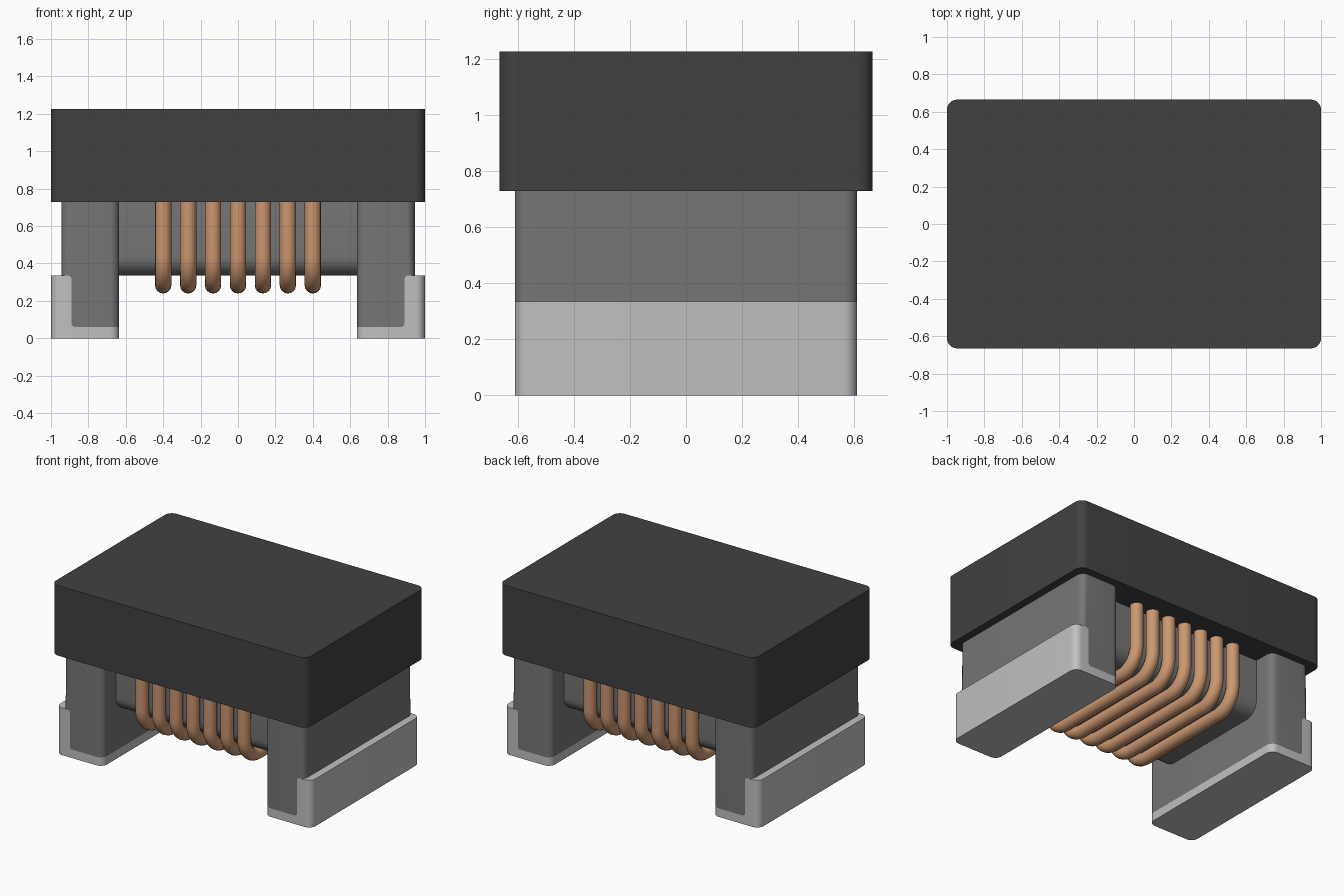
import bpy, bmesh, math

if "Cube" in bpy.data.objects:
    bpy.data.objects.remove(bpy.data.objects["Cube"], do_unlink=True)


def material(name, r, g, b):
    m = bpy.data.materials.new(name)
    m.use_nodes = True
    m.diffuse_color = (r, g, b, 1)
    m.node_tree.nodes["Principled BSDF"].inputs["Base Color"].default_value = (r, g, b, 1)
    return m


BLACK = material("dark_resin", 0.053, 0.053, 0.053)
GREY = material("grey_ferrite", 0.181, 0.181, 0.181)
SILVER = material("silver_solder", 0.527, 0.527, 0.527)
COPPER = material("copper_wire", 0.61, 0.314, 0.162)


def smooth(ob):
    bpy.ops.object.select_all(action="DESELECT")
    ob.select_set(True)
    bpy.context.view_layer.objects.active = ob
    bpy.ops.object.shade_smooth_by_angle(angle=math.radians(35))


def prism(name, profile, half_y, radius, axis, mat, edge_xs=None, side=1):
    """Extrude an x-z profile along y, then round its edges parallel to axis."""
    bm = bmesh.new()
    front = [bm.verts.new((side * x, -half_y, z)) for x, z in profile]
    back = [bm.verts.new((side * x, half_y, z)) for x, z in profile]
    bm.faces.new(front)
    bm.faces.new(back[::-1])
    for i in range(len(profile)):
        j = (i + 1) % len(profile)
        bm.faces.new((front[i], back[i], back[j], front[j]))
    edges = []
    for e in bm.edges:
        a, b = e.verts
        along = abs((b.co - a.co).normalized()[axis]) > 0.999
        if along and (edge_xs is None or any(abs(abs(a.co.x) - x) < 1e-4 for x in edge_xs)):
            edges.append(e)
    bmesh.ops.bevel(bm, geom=edges, offset=radius, segments=8, profile=0.5, affect="EDGES")
    bmesh.ops.recalc_face_normals(bm, faces=bm.faces)
    me = bpy.data.meshes.new(name)
    bm.to_mesh(me)
    bm.free()
    me.materials.append(mat)
    ob = bpy.data.objects.new(name, me)
    bpy.context.collection.objects.link(ob)
    smooth(ob)
    return ob


def box(x, z0, z1):
    return [(-x, z0), (x, z0), (x, z1), (-x, z1)]


def arc(cx, cz, r, start, end, n=6):
    return [(cx + r * math.cos(math.radians(start + (end - start) * i / n)),
             cz + r * math.sin(math.radians(start + (end - start) * i / n)))
            for i in range(n + 1)]


# Cap and winding core
prism("top_cap", box(1.0, 0.728, 1.225), 0.665, 0.055, 2, BLACK)
prism("winding_core", box(0.645, 0.335, 0.90), 0.46, 0.10, 0, GREY)

# Legs and the L-shaped terminals share one rounded boundary
boundary = ([(0.635, 0.06)] + arc(0.87, 0.08, 0.02, -90, 0)
            + arc(0.91, 0.315, 0.02, 180, 90))
for side, label in ((1, "left"), (-1, "right")):
    leg = boundary + [(0.945, 0.335), (0.945, 0.76), (0.635, 0.76)]
    prism(label + "_leg", leg, 0.61, 0.05, 2, GREY, (0.635, 0.945), side)
    terminal = boundary + [(1.0, 0.335), (1.0, 0.0), (0.635, 0.0)]
    prism(label + "_terminal", terminal, 0.61, 0.05, 2, SILVER, (0.635, 1.0), side)

# Copper turns wrapped under the core, with their ends inside the cap
WIRE_R, WIRE_Y, WIRE_Z, BEND = 0.0435, 0.503, 0.283, 0.15
path = ([(-WIRE_Y, 0.85)]
        + arc(-WIRE_Y + BEND, WIRE_Z + BEND, BEND, 180, 270, 10)
        + arc(WIRE_Y - BEND, WIRE_Z + BEND, BEND, 270, 360, 10)
        + [(WIRE_Y, 0.85)])
for i in range(7):
    cu = bpy.data.curves.new("wire_turn", "CURVE")
    cu.dimensions = "3D"
    cu.bevel_depth = WIRE_R
    cu.bevel_resolution = 6
    cu.use_fill_caps = True
    sp = cu.splines.new("POLY")
    sp.points.add(len(path) - 1)
    for p, (y, z) in zip(sp.points, path):
        p.co = (0, y, z, 1)
    cu.materials.append(COPPER)
    ob = bpy.data.objects.new("wire_turn_%d" % (i + 1), cu)
    ob.location.x = (i - 3) * 0.1333
    bpy.context.collection.objects.link(ob)
    bpy.ops.object.select_all(action="DESELECT")
    ob.select_set(True)
    bpy.context.view_layer.objects.active = ob
    bpy.ops.object.convert(target="MESH")
    smooth(bpy.context.view_layer.objects.active)
